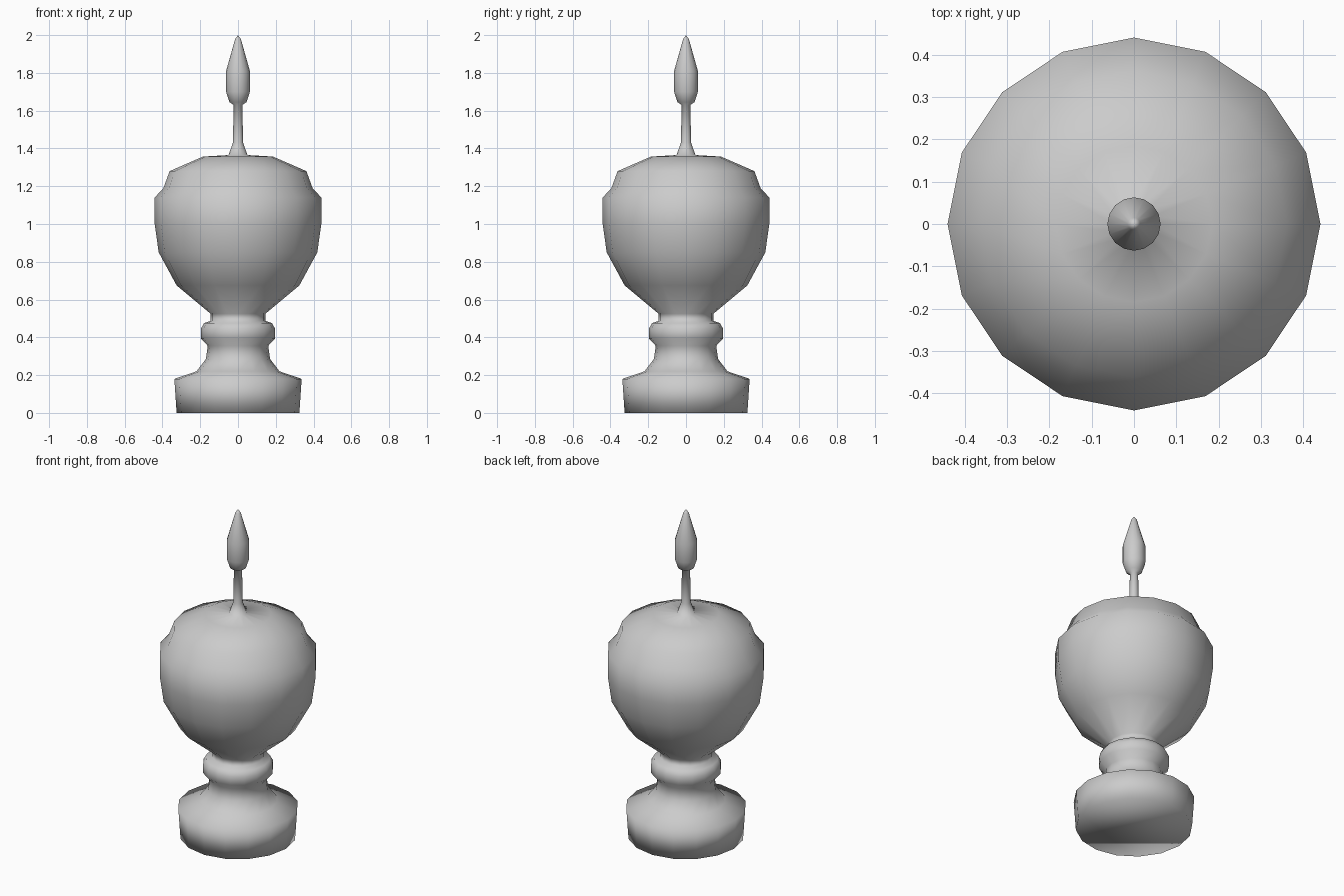
import bpy, bmesh, math

if "Cube" in bpy.data.objects:
    bpy.data.objects.remove(bpy.data.objects["Cube"])

SIDES = 16


def lathe(name, profile, cap_bottom=False):
    """Revolve (radius, z) points around z; a zero radius makes a tip."""
    bm = bmesh.new()
    rings = []
    for r, z in profile:
        if r == 0:
            rings.append([bm.verts.new((0, 0, z))] * SIDES)
        else:
            rings.append([bm.verts.new((r * math.cos(math.tau * i / SIDES),
                                        r * math.sin(math.tau * i / SIDES), z))
                          for i in range(SIDES)])
    for low, high in zip(rings, rings[1:]):
        for i in range(SIDES):
            j = (i + 1) % SIDES
            corners = [low[i], low[j], high[j], high[i]]
            bm.faces.new(list(dict.fromkeys(corners)))
    if cap_bottom:
        bm.faces.new(rings[0][::-1])
    bmesh.ops.recalc_face_normals(bm, faces=bm.faces)
    for f in bm.faces:
        f.smooth = True
    mesh = bpy.data.meshes.new(name)
    bm.to_mesh(mesh)
    bm.free()
    obj = bpy.data.objects.new(name, mesh)
    bpy.context.collection.objects.link(obj)
    return obj


# Foot, pedestal, collar ring, bowl, lid and finial in one turned profile
lathe("turned_urn_finial", [
    # foot and pedestal
    (0.325, 0.0), (0.337, 0.18), (0.22, 0.22), (0.17, 0.285), (0.16, 0.355),
    # collar ring and neck
    (0.197, 0.395), (0.197, 0.445), (0.18, 0.475), (0.145, 0.487), (0.145, 0.525),
    # bowl
    (0.325, 0.675), (0.42, 0.85), (0.441, 1.0), (0.441, 1.14),
    # lid
    (0.395, 1.19), (0.362, 1.28), (0.185, 1.357), (0.05, 1.365),
    # spindle
    (0.027, 1.43), (0.023, 1.63),
    # flame tip
    (0.045, 1.645), (0.063, 1.7), (0.063, 1.81), (0.015, 1.98), (0, 2.0),
], cap_bottom=True)
